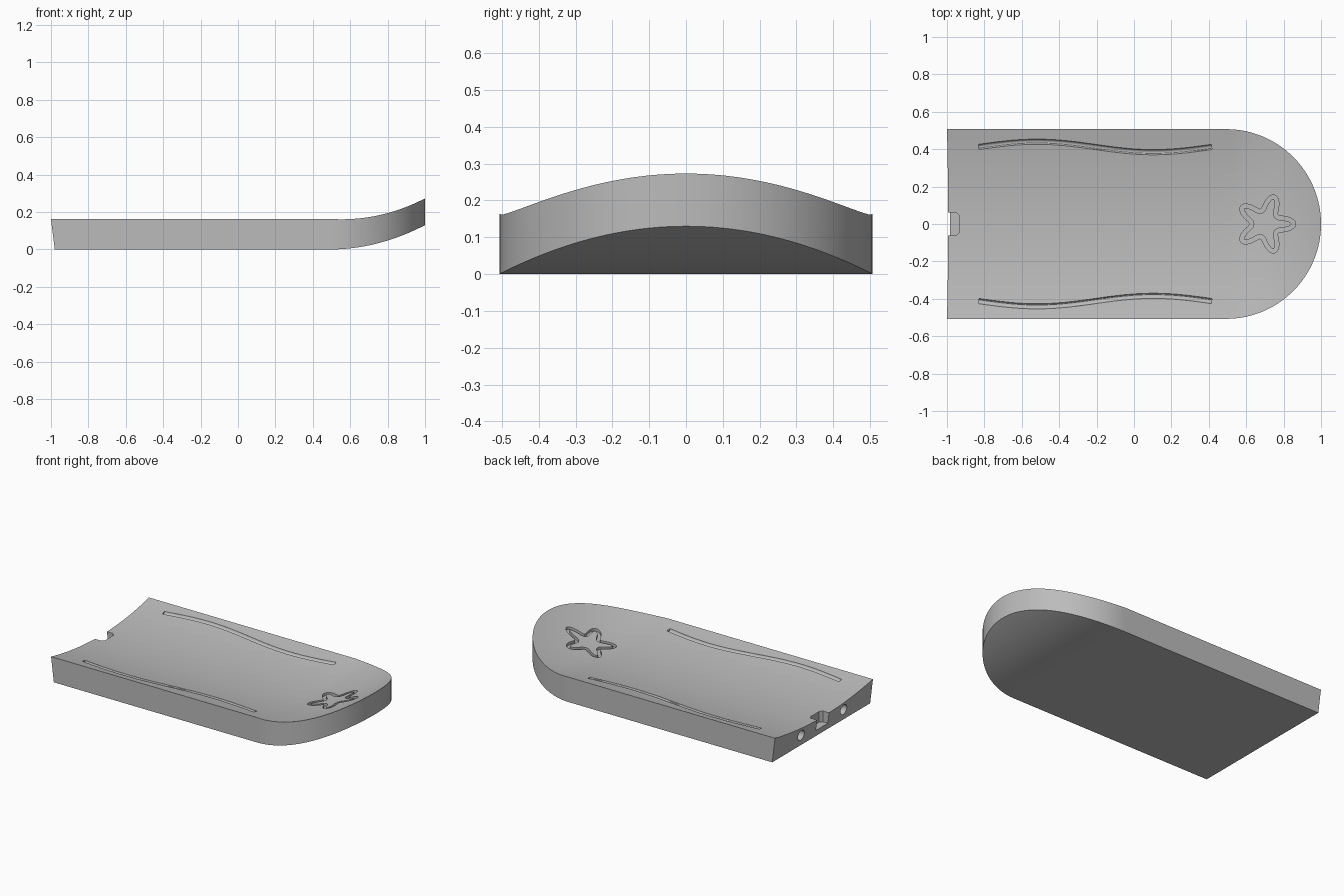
import bpy, bmesh
from math import sin, cos, pi, hypot, sqrt, radians
from mathutils import Vector, Matrix

if "Cube" in bpy.data.objects:
    bpy.data.objects.remove(bpy.data.objects["Cube"])

HALF = 0.507            # half width, also the nose radius
NOSE = 1 - HALF         # centre of the round nose
EDGE = 0.163            # height of the long rims

grey = bpy.data.materials.new("light_grey")
grey.use_nodes = True
grey.diffuse_color = (0.5, 0.5, 0.5, 1)
grey.node_tree.nodes["Principled BSDF"].inputs["Base Color"].default_value = (0.5, 0.5, 0.5, 1)


def nose_share(x):
    return max(0.0, (x - NOSE) / HALF)


def bottom(x):
    return 0.13 * nose_share(x) ** 2


def top(x, y):
    """Dished upper surface that sweeps up toward the nose."""
    s = nose_share(x)
    r = min(1.0, hypot(s, y / HALF))
    rim = EDGE - 0.02 * sin(s * pi / 2)
    return bottom(x) + 0.11 + (rim - 0.11) * r * r


def make_object(name, bm):
    bmesh.ops.recalc_face_normals(bm, faces=bm.faces)
    mesh = bpy.data.meshes.new(name)
    bm.to_mesh(mesh)
    bm.free()
    obj = bpy.data.objects.new(name, mesh)
    bpy.context.collection.objects.link(obj)
    mesh.materials.append(grey)
    return obj


def loft(bm, rings, closed=False):
    """Skin equal-sized closed sections; cap the ends unless the path is closed."""
    loops = [[bm.verts.new(p) for p in ring] for ring in rings]
    n = len(loops[0])
    pairs = list(zip(loops, loops[1:]))
    if closed:
        pairs.append((loops[-1], loops[0]))
    for a, b in pairs:
        for i in range(n):
            j = (i + 1) % n
            bm.faces.new((a[i], a[j], b[j], b[i]))
    if not closed:
        bm.faces.new(loops[0])
        bm.faces.new(loops[-1])


def groove(name, path, section, closed=False):
    """Sweep a (side, height) section along a path lying on the upper surface."""
    rings = []
    n = len(path)
    for i, (x, y) in enumerate(path):
        a = path[(i - 1) % n] if closed else path[max(i - 1, 0)]
        b = path[(i + 1) % n] if closed else path[min(i + 1, n - 1)]
        side = Vector((a[1] - b[1], b[0] - a[0])).normalized()
        ring = []
        for u, h in section:
            px, py = x + side.x * u, y + side.y * u
            ring.append((px, py, top(px, py) + h))
        rings.append(ring)
    bm = bmesh.new()
    loft(bm, rings, closed)
    return make_object(name, bm)


# Slab: cross sections from the slanted square end to the round nose
stations = [-1 + (NOSE + 1) * i / 16 for i in range(16)]
stations += [NOSE + HALF * sin(pi / 2 * i / 32) for i in range(32)]
stations.append(NOSE + HALF * sin(pi / 2 * 0.9985))
COLS = 28
rings = []
for x in stations:
    w = HALF * sqrt(max(0, 1 - nose_share(x) ** 2))
    ys = [w * (2 * i / COLS - 1) for i in range(COLS + 1)]
    upper = [(x, y, top(x, y)) for y in ys]
    lower = [(x, y, bottom(x)) for y in reversed(ys)]
    ring = upper + lower
    if x == -1:
        ring = [(px + 0.02 * (1 - z / EDGE), y, z) for px, y, z in ring]
    rings.append(ring)
bm = bmesh.new()
loft(bm, rings)
slab = make_object("slab", bm)

cutters = []

# Wavy half-round side grooves
START, LENGTH, R = -0.83, 1.245, 0.014
round_section = [(R * cos(2 * pi * i / 12), R * sin(2 * pi * i / 12)) for i in range(12)]
for side in (1, -1):
    path = [(START + LENGTH * i / 48, side * (0.412 + 0.028 * sin(2 * pi * i / 48)))
            for i in range(49)]
    cutters.append(groove("side_groove_cutter", path, round_section))

# Rounded star outline groove on the nose
star = []
for i in range(120):
    a = 2 * pi * i / 120
    r = 0.123 + 0.04 * cos(5 * a)
    star.append((0.702 + r * cos(a), r * sin(a)))
flat_section = [(0, -0.018), (0.022, -0.018), (0.022, 0.02), (0, 0.02)]
cutters.append(groove("star_groove_cutter", star, flat_section, closed=True))

# Chamfered notch in the square end
outline = [(-1.1, -0.062), (-0.95, -0.062), (-0.934, -0.045),
           (-0.934, 0.045), (-0.95, 0.062), (-1.1, 0.062)]
bm = bmesh.new()
loft(bm, [[(x, y, z) for x, y in outline] for z in (0.04, 0.3)])
cutters.append(make_object("notch_cutter", bm))

# Two round sockets in the square end
for side in (1, -1):
    bm = bmesh.new()
    bmesh.ops.create_cone(bm, cap_ends=True, segments=32, radius1=0.033, radius2=0.033,
                          depth=0.25, matrix=Matrix.Translation((-0.97, side * 0.22, 0.07))
                          @ Matrix.Rotation(radians(90), 4, "Y"))
    cutters.append(make_object("socket_cutter", bm))

# Cut everything out of the slab
bpy.ops.object.select_all(action="DESELECT")
slab.select_set(True)
bpy.context.view_layer.objects.active = slab
for cutter in cutters:
    cutter.hide_render = True
    mod = slab.modifiers.new("cut", "BOOLEAN")
    mod.operation = "DIFFERENCE"
    mod.solver = "EXACT"
    mod.object = cutter
    bpy.ops.object.modifier_apply(modifier=mod.name)
    bpy.data.objects.remove(cutter)

bpy.ops.object.shade_smooth_by_angle(angle=radians(30))
